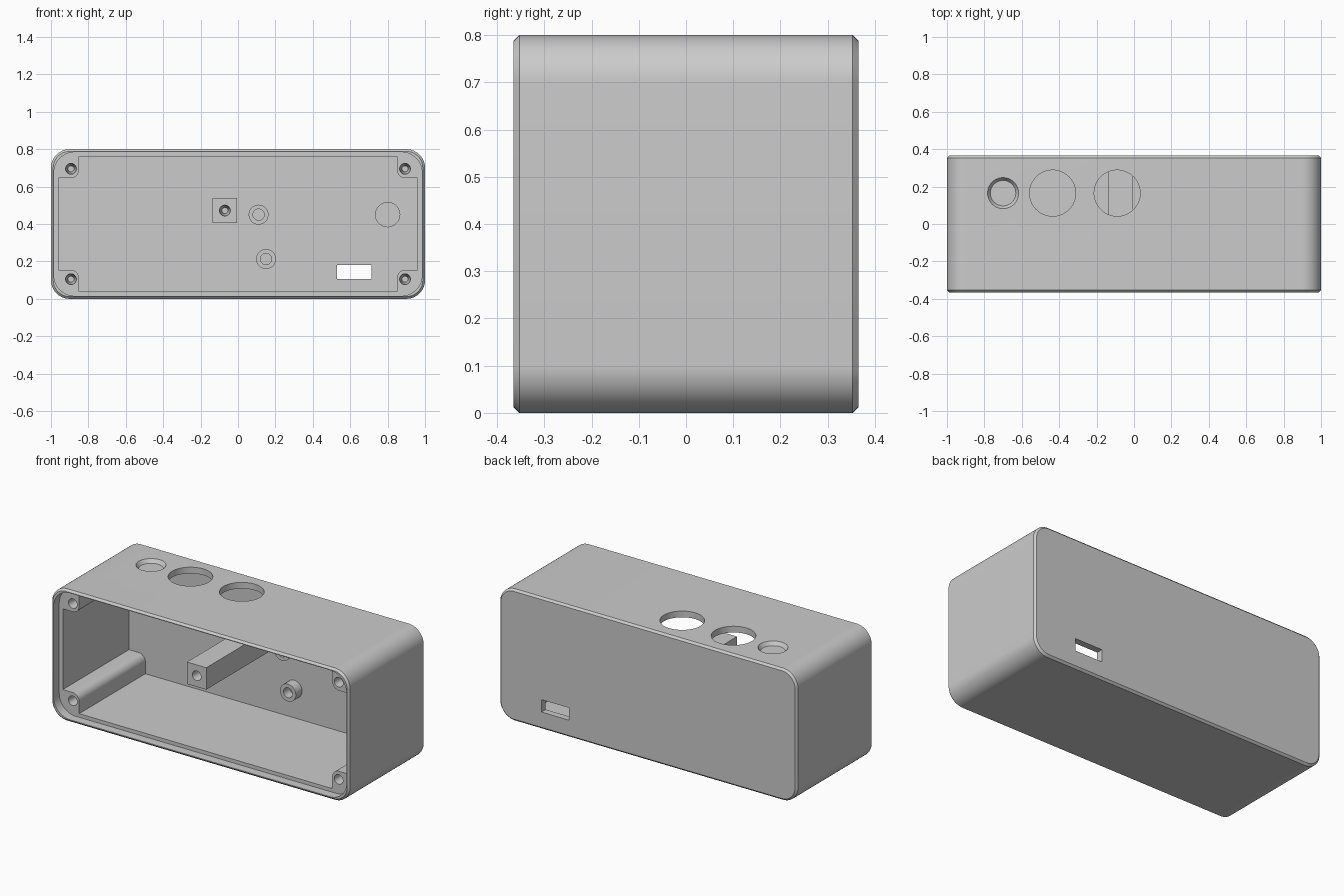
import bpy, bmesh, math
from mathutils import Vector

cube = bpy.data.objects.get("Cube")
if cube:
    bpy.data.objects.remove(cube, do_unlink=True)

gray = bpy.data.materials.new("plain_gray")
gray.use_nodes = True
GRAY = (0.6, 0.6, 0.6, 1)
gray.diffuse_color = GRAY
gray.node_tree.nodes["Principled BSDF"].inputs["Base Color"].default_value = GRAY

MID = 0.4          # height of the centre line
BACK = 0.325       # inner face of the back wall
LEDGE = -0.31      # lid ledge, flush with the screw posts
SCREWS = [(sx * 0.893, MID + sz * 0.295) for sx in (-1, 1) for sz in (-1, 1)]


def arc(cx, cz, r, a0, a1, n):
    return [(cx + r * math.cos(a0 + (a1 - a0) * i / n),
             cz + r * math.sin(a0 + (a1 - a0) * i / n)) for i in range(n + 1)]


def rounded(hx, hz, r, n=16):
    """Rounded rectangle around the centre line, in x and z."""
    q = math.pi / 2
    pts = []
    for k, (sx, sz) in enumerate([(1, 1), (-1, 1), (-1, -1), (1, -1)]):
        pts += arc(sx * (hx - r), MID + sz * (hz - r), r, k * q, (k + 1) * q, n)
    return pts


def circle(x, z, r, n=48):
    return arc(x, z, r, 0, 2 * math.pi, n)[:-1]


def loft(name, sections, upright=False):
    """Closed solid through (outline, depth) sections, along y or z."""
    bm = bmesh.new()
    rings = []
    for outline, d in sections:
        rings.append([bm.verts.new((a, b, d) if upright else (a, d, b))
                      for a, b in outline])
    for r0, r1 in zip(rings, rings[1:]):
        n = len(r0)
        for i in range(n):
            j = (i + 1) % n
            bm.faces.new((r0[i], r0[j], r1[j], r1[i]))
    bm.faces.new(rings[0])
    bm.faces.new(rings[-1])
    bmesh.ops.recalc_face_normals(bm, faces=bm.faces)
    mesh = bpy.data.meshes.new(name)
    bm.to_mesh(mesh)
    bm.free()
    mesh.materials.append(gray)
    ob = bpy.data.objects.new(name, mesh)
    bpy.context.collection.objects.link(ob)
    return ob


def activate(ob):
    bpy.ops.object.select_all(action='DESELECT')
    ob.select_set(True)
    bpy.context.view_layer.objects.active = ob


def cut(ob, *cutters):
    for c in cutters:
        c.hide_render = True
        mod = ob.modifiers.new("cut", 'BOOLEAN')
        mod.operation, mod.solver, mod.object = 'DIFFERENCE', 'EXACT', c
        activate(ob)
        bpy.ops.object.modifier_apply(modifier=mod.name)
        bpy.data.objects.remove(c, do_unlink=True)


def smooth(ob):
    activate(ob)
    bpy.ops.object.shade_smooth_by_angle(angle=math.radians(25))


def box(x0, x1, z0, z1):
    return [(x0, z0), (x1, z0), (x1, z1), (x0, z1)]


def screw_hole(x, z, front):
    return loft("screw_hole", [(circle(x, z, 0.03, 32), front - 0.01),
                               (circle(x, z, 0.016, 32), front + 0.15)])


# Outer shell with chamfered front and back edges
c = 0.012
small, full = rounded(1 - c, 0.4 - c, 0.1 - c), rounded(1, 0.4, 0.1)
shell = loft("enclosure_shell", [(small, -0.365), (full, -0.365 + c),
                                 (full, 0.365 - c), (small, 0.365)])

# Lid recess
cut(shell, loft("lid_recess", [(rounded(0.984, 0.384, 0.11), -0.5),
                               (rounded(0.984, 0.384, 0.11), LEDGE)]))

# Cavity that leaves a rounded screw post in each corner
cavity = []
px, pz, wx, wz, r = 0.85, 0.245, 0.96, 0.362, 0.045
quarter = [(wx, pz)] + arc(px + r, pz + r, r, 1.5 * math.pi, math.pi, 10) + [(px, wz)]
for sx, sz, step in [(1, 1, 1), (-1, 1, -1), (-1, -1, 1), (1, -1, -1)]:
    cavity += [(sx * x, MID + sz * z) for x, z in quarter[::step]]
cut(shell, loft("cavity", [(cavity, -0.45), (cavity, BACK)]))

# Screw holes in the corner posts
for x, z in SCREWS:
    cut(shell, screw_hole(x, z, LEDGE))

# Back wall: cable slot and shallow round pocket
slot = box(0.53, 0.715, 0.105, 0.18)
cut(shell, loft("cable_slot", [(slot, 0.2), (slot, 0.5)]))
pocket = circle(0.8, 0.45, 0.065)
cut(shell, loft("round_pocket", [(pocket, 0.25), (pocket, BACK + 0.02)]))

# Top wall: two round openings and a tapered dish
for x in (-0.435, -0.09):
    opening = circle(x, 0.165, 0.123, 64)
    cut(shell, loft("top_opening", [(opening, 0.7), (opening, 0.9)], True))
cut(shell, loft("top_dish", [(circle(-0.7, 0.165, 0.068), 0.778),
                             (circle(-0.7, 0.165, 0.083), 0.8),
                             (circle(-0.7, 0.165, 0.083), 0.85)], True))
smooth(shell)

# Square centre post with its screw hole
square = box(-0.135, -0.005, 0.405, 0.538)
post = loft("centre_post", [(square, -0.297), (square, BACK + 0.01)])
cut(post, screw_hole(-0.07, 0.472, -0.297))
smooth(post)

# Hollow round standoffs on the back wall
for i, (x, z) in enumerate([(0.11, 0.45), (0.15, 0.213)]):
    tube = circle(x, z, 0.053)
    bore = circle(x, z, 0.03)
    standoff = loft(f"standoff_{i + 1}", [(tube, 0.265), (tube, BACK + 0.01)])
    cut(standoff, loft("bore", [(bore, 0.2), (bore, BACK)]))
    smooth(standoff)
